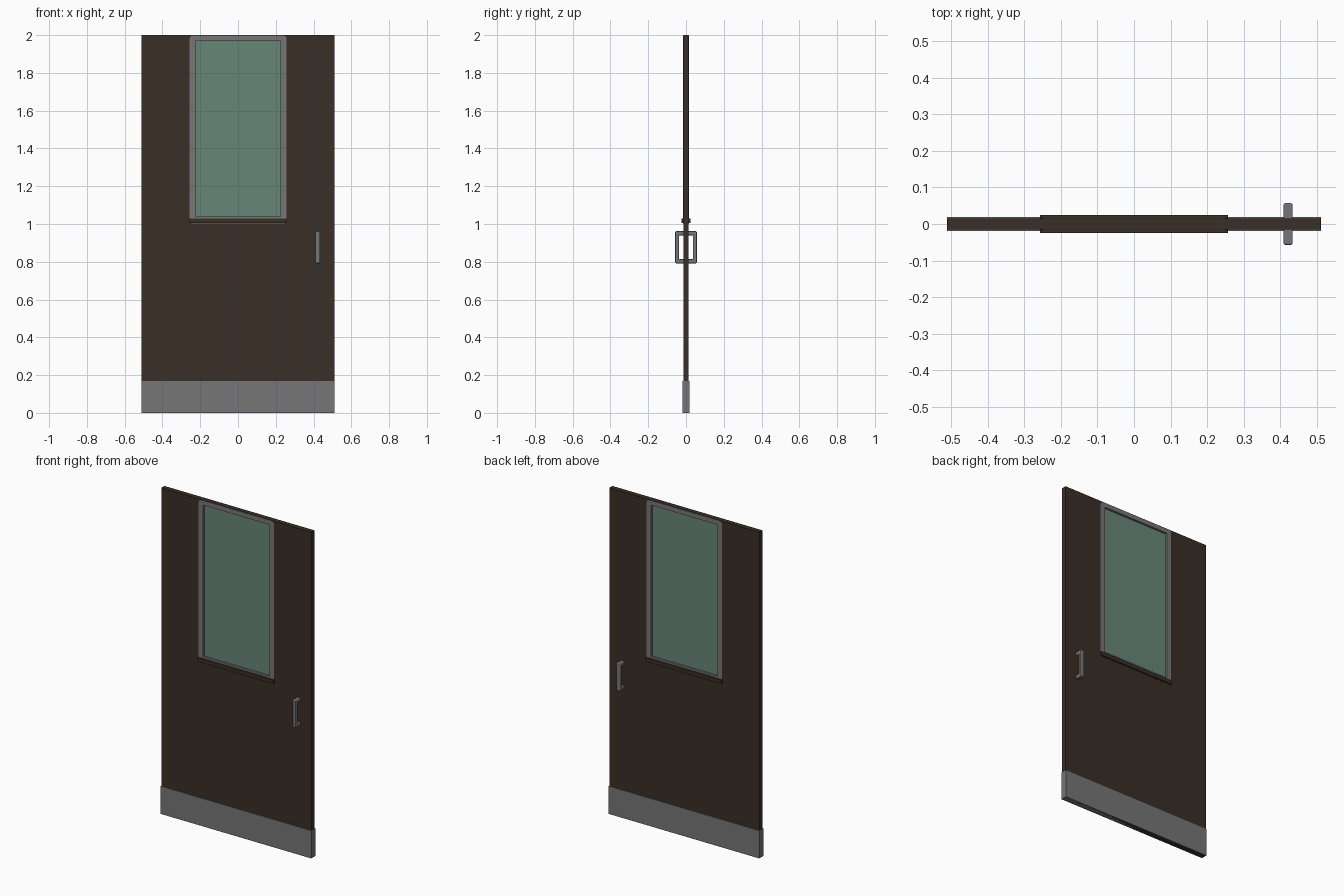
import bpy, bmesh, math

if "Cube" in bpy.data.objects:
    bpy.data.objects.remove(bpy.data.objects["Cube"])


def material(name, rgb):
    m = bpy.data.materials.new(name)
    m.diffuse_color = (*rgb, 1)
    m.use_nodes = True
    m.node_tree.nodes["Principled BSDF"].inputs["Base Color"].default_value = m.diffuse_color
    return m


BROWN = material("dark_brown", (0.042, 0.029, 0.019))
GREY = material("metal_grey", (0.18, 0.18, 0.18))
GLASS = material("green_glass", (0.135, 0.24, 0.185))


def finish(name, bm, mat, bevel=0, segments=2):
    bmesh.ops.recalc_face_normals(bm, faces=bm.faces)
    mesh = bpy.data.meshes.new(name)
    bm.to_mesh(mesh)
    bm.free()
    mesh.materials.append(mat)
    ob = bpy.data.objects.new(name, mesh)
    bpy.context.collection.objects.link(ob)
    if bevel:
        mod = ob.modifiers.new("bevel", 'BEVEL')
        mod.width, mod.segments = bevel, segments
        mod.limit_method = 'ANGLE'
    return ob


def box(name, x, y, z0, z1, mat, bevel=0):
    """Box centred on x = 0 and y = 0 with half sizes x, y."""
    bm = bmesh.new()
    bmesh.ops.create_cube(bm, size=1)
    for v in bm.verts:
        v.co = (v.co.x * 2 * x, v.co.y * 2 * y, z0 + (v.co.z + 0.5) * (z1 - z0))
    return finish(name, bm, mat, bevel)


def rounded_rect(x, z0, z1, r, n):
    pts = []
    corners = [(x - r, z1 - r), (r - x, z1 - r), (r - x, z0 + r), (x - r, z0 + r)]
    for i, (cx, cz) in enumerate(corners):
        for k in range(n):
            a = math.radians(90 * (i + (k / (n - 1) if n > 1 else 0.5)))
            pts.append((cx + r * math.cos(a), cz + r * math.sin(a)))
    return pts


def ring(name, outer, inner, y, mat):
    """Flat plate with a hole, from two matching loops."""
    bm = bmesh.new()
    loops = [[bm.verts.new((px, s * y, pz)) for px, pz in pts]
             for pts, s in ((outer, -1), (outer, 1), (inner, 1), (inner, -1))]
    n = len(outer)
    for a, b in zip(loops, loops[1:] + loops[:1]):
        for i in range(n):
            j = (i + 1) % n
            bm.faces.new((a[i], a[j], b[j], b[i]))
    return finish(name, bm, mat)


# door leaf with window opening
ring("door_leaf", rounded_rect(0.51, 0.0, 2.0, 0, 1),
     rounded_rect(0.24, 1.02, 1.985, 0, 1), 0.0145, BROWN)

# metal window frame, just proud of the leaf
ring("window_frame", rounded_rect(0.256, 1.003, 1.998, 0.016, 5),
     rounded_rect(0.225, 1.04, 1.97, 0.002, 5), 0.0165, GREY)

# glass pane
box("glass_pane", 0.23, 0.004, 1.035, 1.975, GLASS)

# window sill on both sides
box("window_sill", 0.257, 0.025, 1.004, 1.029, BROWN, 0.002)

# kick plate wrapped round the bottom
box("kick_plate", 0.511, 0.0195, 0.0, 0.17, GREY)

# pull handles: C profile in y-z, extruded along x, one on each side
profile = [(0.010, 0.792), (0.057, 0.792), (0.057, 0.962), (0.010, 0.962),
           (0.010, 0.940), (0.037, 0.940), (0.037, 0.814), (0.010, 0.814)]
for side, name in ((-1, "front_handle"), (1, "back_handle")):
    bm = bmesh.new()
    face = bm.faces.new([bm.verts.new((0.409, side * y, z)) for y, z in profile])
    ext = bmesh.ops.extrude_face_region(bm, geom=[face])["geom"]
    bmesh.ops.translate(bm, vec=(0.025, 0, 0),
                        verts=[g for g in ext if isinstance(g, bmesh.types.BMVert)])
    finish(name, bm, GREY, 0.005, 3)
